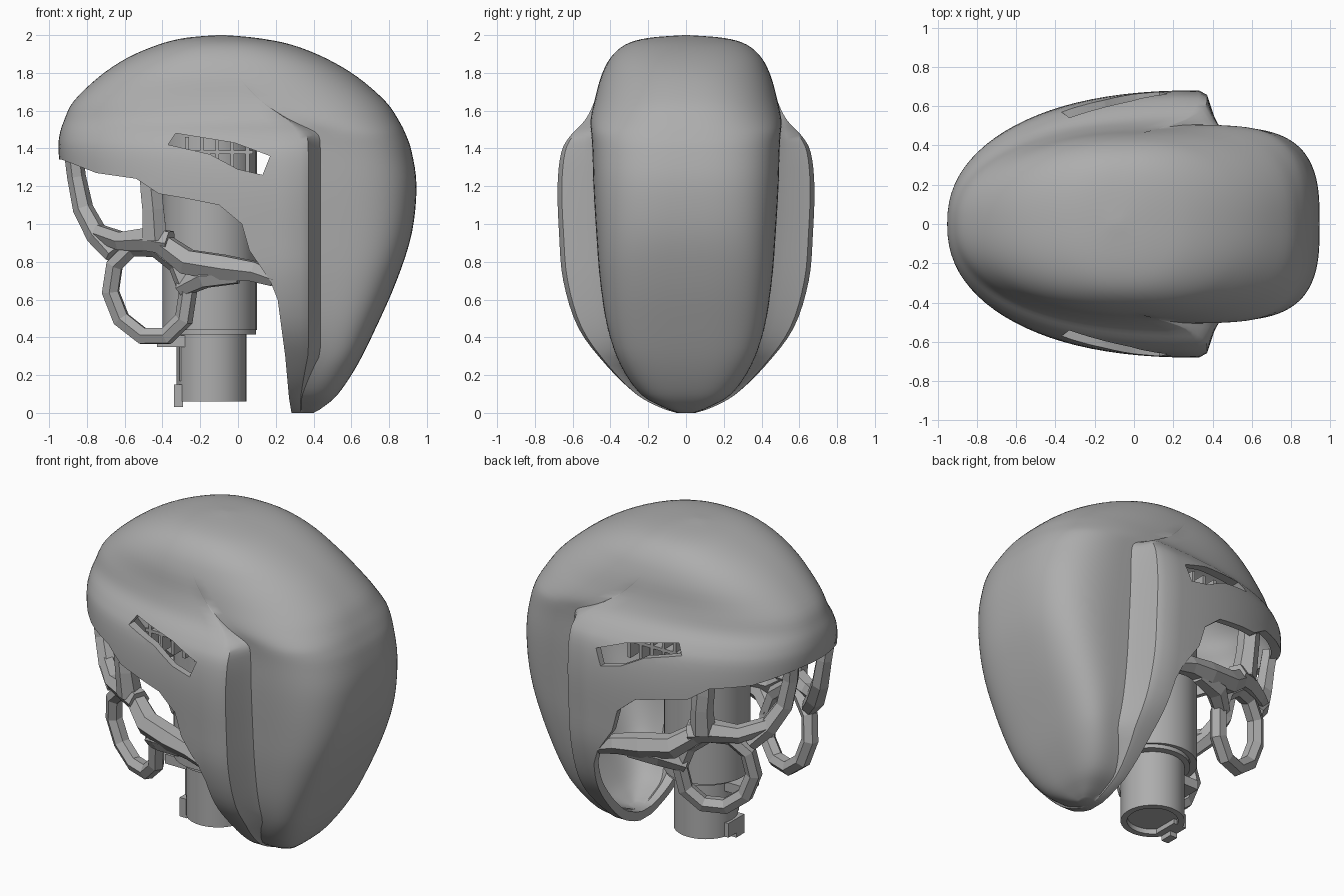
import bpy, bmesh, math
from mathutils import Vector

if "Cube" in bpy.data.objects:
    bpy.data.objects.remove(bpy.data.objects["Cube"])

grey = bpy.data.materials.new("plain grey")
grey.diffuse_color = (0.42, 0.42, 0.42, 1)
grey.use_nodes = True
grey.node_tree.nodes["Principled BSDF"].inputs["Base Color"].default_value = grey.diffuse_color


def finish(name, bm):
    bmesh.ops.recalc_face_normals(bm, faces=bm.faces)
    me = bpy.data.meshes.new(name)
    bm.to_mesh(me)
    bm.free()
    ob = bpy.data.objects.new(name, me)
    bpy.context.collection.objects.link(ob)
    me.materials.append(grey)
    return ob


def activate(ob):
    bpy.ops.object.select_all(action='DESELECT')
    ob.select_set(True)
    bpy.context.view_layer.objects.active = ob


def smooth(ob, deg):
    activate(ob)
    bpy.ops.object.shade_smooth_by_angle(angle=math.radians(deg))


# Helmet rows: height, front x, back x, front half width, back half width, widest x
ROWS = [(2.0, -.11, -.07, .01, .01, -.09), (1.985, -.28, .1, .2, .2, -.09),
        (1.95, -.42, .28, .32, .32, -.07), (1.88, -.585, .46, .4, .4, -.04),
        (1.78, -.735, .63, .45, .45, 0), (1.65, -.87, .78, .485, .485, .12),
        (1.55, -.92, .85, .535, .505, .26), (1.47, -.945, .89, .61, .5, .32),
        (1.38, -.95, .92, .66, .495, .33), (1.2, -.93, .945, .68, .49, .33),
        (.95, -.9, .92, .672, .475, .33), (.7, -.88, .84, .65, .455, .33),
        (.45, -.85, .73, .57, .415, .33), (.25, -.8, .63, .42, .345, .33),
        (.1, -.8, .53, .265, .24, .33), (.03, -.8, .45, .14, .12, .33),
        (0, -.8, .4, .05, .04, .33)]


def refined(rows, n):
    """Smooth spline through the rows."""
    out = []
    for i in range(len(rows) - 1):
        p = [rows[max(0, min(len(rows) - 1, i + k))] for k in (-1, 0, 1, 2)]
        for j in range(n):
            t = j / n
            out.append([.5 * (2 * b + (c - a) * t + (2 * a - 5 * b + 4 * c - d) * t * t
                              + (3 * b - a - 3 * c + d) * t ** 3) for a, b, c, d in zip(*p)])
    return out + [list(rows[-1])]


def section(z, xf, xb, w, b, xs):
    """Plan outline: rounded front, ear step, narrower rounded back."""
    step = .1 * min(1, max(0, (w - b - .02) / .08))
    nf, nb = 2.3, 2.4 + 1.1 * min(1, max(0, 1.8 - z))
    half = []
    for i in range(25):
        t = i / 24 * math.pi / 2
        half.append((xs - (xs - xf) * math.cos(t) ** (2 / nf), w * math.sin(t) ** (2 / nf)))
    half.append((xs + step * .4 + .002, w + (b - w) * .12))
    half.append((xs + step * .75 + .004, w + (b - w) * .72))
    xe = xs + step + .006
    for i in range(25):
        t = i / 24 * math.pi / 2
        half.append((xe + max(.005, xb - xe) * math.sin(t) ** (2 / nb),
                     b * max(0, math.cos(t)) ** (2 / nb)))
    half[0], half[-1] = (half[0][0], 0), (half[-1][0], 0)
    ring = half + [(x, -y) for x, y in reversed(half[1:-1])]
    return [(x, y, z) for x, y in ring]


def helmet(name, scale):
    bm = bmesh.new()
    rings = [[bm.verts.new(c) for c in section(*r)] for r in refined(ROWS, 4)]
    for a, b in zip(rings, rings[1:]):
        for i in range(len(a)):
            j = (i + 1) % len(a)
            bm.faces.new((a[i], a[j], b[j], b[i]))
    bm.faces.new(rings[0])
    bm.faces.new(rings[-1])
    mid = Vector((.1, 0, 1))
    for v in bm.verts:
        v.co = mid + (v.co - mid) * scale
    return finish(name, bm)


def side_prism(name, pts):
    """Outline in x, z pushed through the whole width."""
    bm = bmesh.new()
    a = [bm.verts.new((x, -1, z)) for x, z in pts]
    b = [bm.verts.new((x, 1, z)) for x, z in pts]
    bm.faces.new(a)
    bm.faces.new(b)
    for i in range(len(a)):
        j = (i + 1) % len(a)
        bm.faces.new((a[i], a[j], b[j], b[i]))
    return finish(name, bm)


# Shell: hollowed, face opening and side slits cut away
shell = helmet("helmet_shell", 1.0)
cutters = [
    helmet("hollow_cutter", .94),
    side_prism("face_cutter", [(-1.1, 1.36), (-.93, 1.34), (-.75, 1.27), (-.54, 1.24), (-.42, 1.16),
                               (-.3, 1.14), (-.1, 1.1), (.02, 1.0), (.06, .86), (.17, .7),
                               (.21, .6), (.25, .3), (.27, .08), (.3, -.1), (-1.1, -.1)]),
    side_prism("slit_cutter", [(-.37, 1.42), (-.33, 1.48), (-.02, 1.43), (.17, 1.36),
                               (.13, 1.26), (0, 1.29), (-.15, 1.37)])]
activate(shell)
for c in cutters:
    m = shell.modifiers.new("cut", 'BOOLEAN')
    m.operation, m.solver, m.object = 'DIFFERENCE', 'EXACT', c
    bpy.ops.object.modifier_apply(modifier=m.name)
for c in cutters:
    bpy.data.objects.remove(c)
smooth(shell, 35)


# Face frame: low-poly bars, mirrored left and right; points are x, y, z, thickness
def bars(name, pts, closed=False):
    for side in (1, -1):
        cu = bpy.data.curves.new(name, 'CURVE')
        cu.dimensions = '3D'
        cu.bevel_depth, cu.bevel_resolution, cu.use_fill_caps = 1, 1, True
        sp = cu.splines.new('POLY')
        sp.points.add(len(pts) - 1)
        sp.use_cyclic_u, sp.use_smooth = closed, False
        for p, (x, y, z, r) in zip(sp.points, pts):
            p.co, p.radius = (x, y * side, z, 1), r
        cu.materials.append(grey)
        ob = bpy.data.objects.new(name + ("_left" if side > 0 else "_right"), cu)
        bpy.context.collection.objects.link(ob)
        activate(ob)
        bpy.ops.object.convert(target='MESH')


bars("nose_bar", [(-.87, .18, 1.37, .05), (-.855, .17, 1.25, .05), (-.82, .18, 1.08, .055),
                  (-.745, .24, .94, .06), (-.66, .3, .84, .05)])
bars("eye_lower_bar", [(-.76, .23, .96, .05), (-.62, .36, .91, .055), (-.48, .43, .92, .07),
                       (-.36, .48, .9, .07)])
bars("eye_divider", [(-.47, .48, 1.3, .06), (-.46, .48, 1.18, .065), (-.45, .48, 1.08, .065),
                     (-.44, .46, .92, .075)])
bars("cheek_bar", [(-.42, .45, .91, .06), (-.27, .52, .8, .075), (-.08, .56, .77, .075),
                   (.08, .59, .75, .06), (.19, .605, .71, .045)])
bars("cheek_bar_lower", [(-.3, .43, .66, .05), (-.18, .52, .72, .065), (0, .57, .73, .05)])
ring = []
for i in range(10):
    t = i / 10 * math.tau
    x, z = -.47 + .205 * math.cos(t) - .03 * math.sin(t), .64 + .245 * math.sin(t)
    ring.append((x, .36 + .38 * (x + .47) + .12 * (z - .64), z, .05))
bars("cheek_ring", ring, True)


# Neck: stacked cylinders with a recessed underside and small brackets
def cylinder(name, x, r, z0, z1, hollow=False):
    bm = bmesh.new()
    bmesh.ops.create_cone(bm, cap_ends=True, segments=32, radius1=r, radius2=r, depth=z1 - z0)
    bmesh.ops.translate(bm, verts=bm.verts, vec=(x, 0, (z0 + z1) / 2))
    if hollow:
        bm.normal_update()
        low = min(bm.faces, key=lambda f: f.calc_center_median().z)
        bmesh.ops.inset_region(bm, faces=[low], thickness=r * .2)
        bmesh.ops.inset_region(bm, faces=[low], thickness=.002)
        bmesh.ops.translate(bm, verts=low.verts, vec=(0, 0, .03))
    smooth(finish(name, bm), 35)


def box(name, x0, x1, y0, y1, z0, z1):
    bm = bmesh.new()
    bmesh.ops.create_cube(bm, size=1)
    for v in bm.verts:
        v.co = ((x0 + x1) / 2 + v.co.x * (x1 - x0), (y0 + y1) / 2 + v.co.y * (y1 - y0),
                (z0 + z1) / 2 + v.co.z * (z1 - z0))
    finish(name, bm)


cylinder("upper_neck", -.15, .25, .44, 1.48)
cylinder("neck_collar", -.13, .225, .415, .45)
cylinder("lower_neck", -.14, .185, .06, .43, True)
box("neck_bracket_top", -.43, -.22, -.12, .06, .35, .41)
box("neck_bracket_stem", -.31, -.23, -.09, .05, .17, .36)
box("neck_bracket_foot", -.34, -.25, -.1, .06, .06, .15)
box("neck_bracket_toe", -.34, -.29, -.1, -.02, .03, .07)

# Ribs behind the side slits
for s in (1, -1):
    for i in range(5):
        x = -.28 + i * .08
        box("slit_rib", x, x + .02, *sorted((s * .42, s * .5)), 1.27, 1.46)
    box("slit_shelf", -.3, .08, *sorted((s * .42, s * .5)), 1.37, 1.39)
